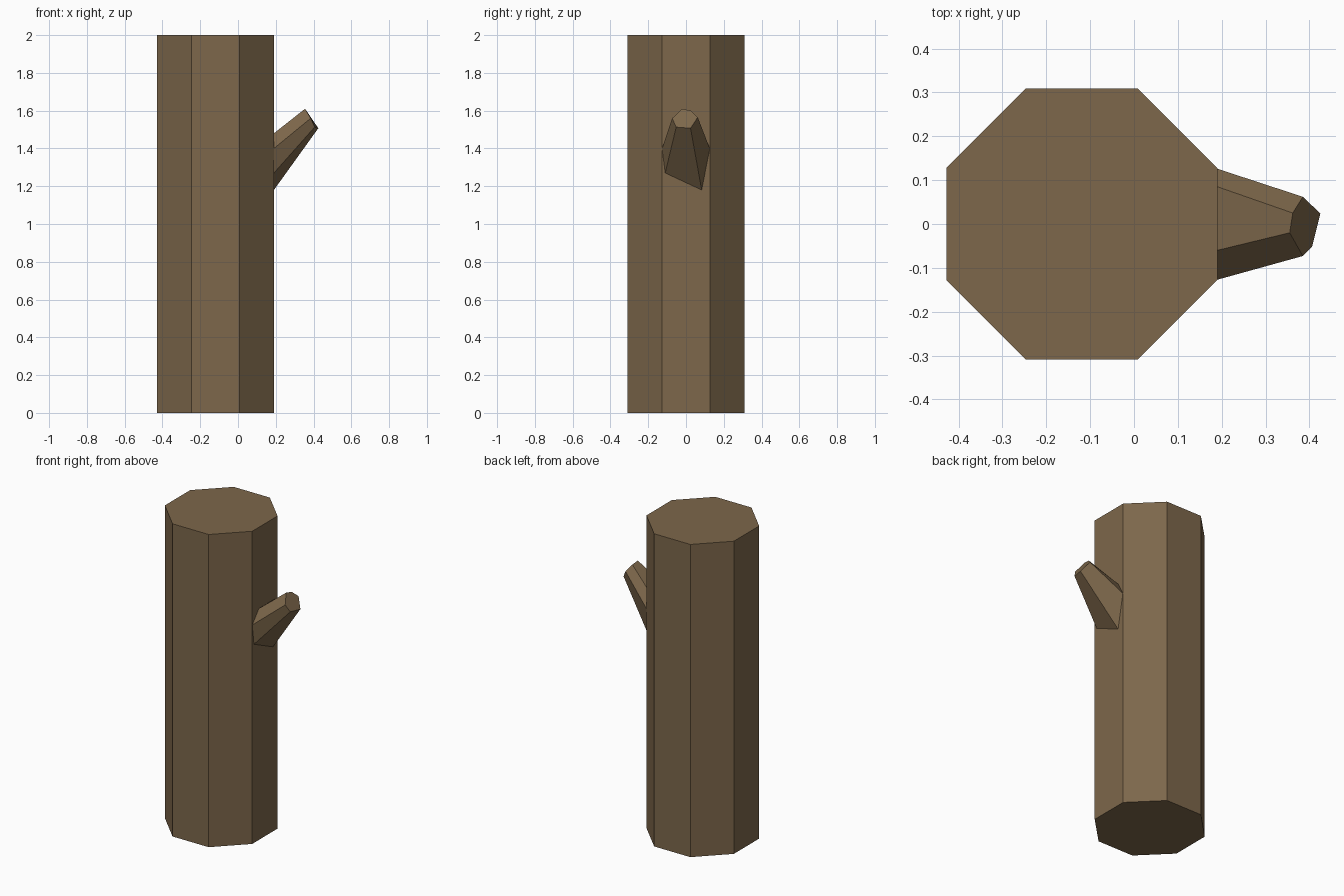
import bpy, bmesh, math

if "Cube" in bpy.data.objects:
    bpy.data.objects.remove(bpy.data.objects["Cube"])

bark = bpy.data.materials.new("bark_brown")
bark.diffuse_color = (0.205, 0.136, 0.07, 1)
bark.use_nodes = True
bark.node_tree.nodes["Principled BSDF"].inputs["Base Color"].default_value = bark.diffuse_color


def loft(name, rings, cap_start=True):
    """Skin matching rings of points and cap the ends."""
    bm = bmesh.new()
    loops = [[bm.verts.new(p) for p in ring] for ring in rings]
    n = len(loops[0])
    for a, b in zip(loops, loops[1:]):
        for i in range(n):
            j = (i + 1) % n
            bm.faces.new((a[i], a[j], b[j], b[i]))
    if cap_start:
        bm.faces.new(loops[0][::-1])
    bm.faces.new(loops[-1])
    bmesh.ops.recalc_face_normals(bm, faces=bm.faces)
    mesh = bpy.data.meshes.new(name)
    bm.to_mesh(mesh)
    bm.free()
    mesh.materials.append(bark)
    obj = bpy.data.objects.new(name, mesh)
    bpy.context.collection.objects.link(obj)
    return obj


# Trunk: eight-sided prism with a flat facing +x
cx, apothem = -0.119, 0.309
radius = apothem / math.cos(math.pi / 8)
angles = [math.pi / 8 + i * math.pi / 4 for i in range(8)]
loft("trunk", [[(cx + radius * math.cos(a), radius * math.sin(a), z)
                for a in angles] for z in (0, 2)])

# Branch stub: irregular six-sided taper rising from the +x flat
root = [(-0.06, 1.48), (0.085, 1.48), (0.126, 1.40),
        (0.083, 1.18), (-0.11, 1.27), (-0.127, 1.40)]
tip = [(0.355, -0.02, 1.61), (0.362, 0.025, 1.60), (0.385, 0.062, 1.565),
       (0.425, 0.024, 1.507), (0.406, -0.052, 1.513), (0.385, -0.073, 1.56)]
loft("branch_stub", [[(cx + apothem, y, z) for y, z in root], tip], cap_start=False)
